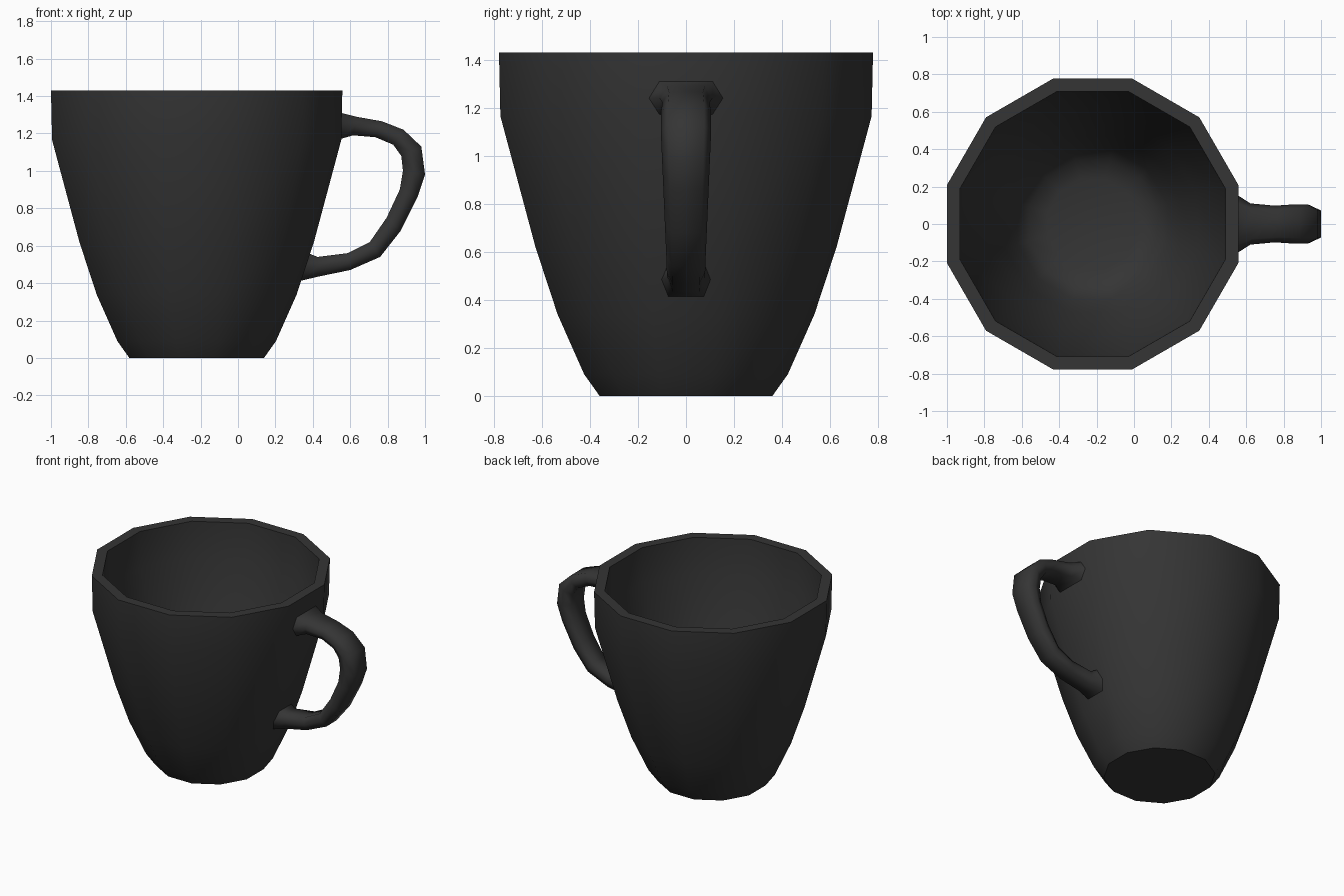
import bpy, bmesh, math

if "Cube" in bpy.data.objects:
    bpy.data.objects.remove(bpy.data.objects["Cube"])

dark = bpy.data.materials.new("dark_glaze")
dark.diffuse_color = (0.035, 0.035, 0.035, 1)
dark.use_nodes = True
dark.node_tree.nodes["Principled BSDF"].inputs["Base Color"].default_value = dark.diffuse_color


def skin(name, rings, smooth_angle):
    """Bridge a list of equal-sized vertex rings, cap both ends and shade."""
    bm = bmesh.new()
    loops = [[bm.verts.new(p) for p in ring] for ring in rings]
    n = len(loops[0])
    for a, b in zip(loops, loops[1:]):
        for i in range(n):
            j = (i + 1) % n
            bm.faces.new((a[i], a[j], b[j], b[i]))
    bm.faces.new(loops[0][::-1])
    bm.faces.new(loops[-1])
    bmesh.ops.recalc_face_normals(bm, faces=bm.faces)
    mesh = bpy.data.meshes.new(name)
    bm.to_mesh(mesh)
    bm.free()
    mesh.materials.append(dark)
    obj = bpy.data.objects.new(name, mesh)
    bpy.context.collection.objects.link(obj)
    bpy.ops.object.select_all(action='DESELECT')
    obj.select_set(True)
    bpy.context.view_layer.objects.active = obj
    bpy.ops.object.shade_smooth_by_angle(angle=math.radians(smooth_angle))
    return obj


# Cup: twelve-sided, profile as (distance to flat side, height), outside then inside
SIDES, CX = 12, -0.221
profile = [(0.36, 0), (0.424, 0.09), (0.535, 0.34), (0.627, 0.62), (0.773, 1.165),
           (0.779, 1.43), (0.709, 1.43), (0.702, 1.17), (0.56, 0.64), (0.47, 0.37),
           (0.40, 0.20), (0.34, 0.12), (0.24, 0.085)]


def cup_ring(apothem, z):
    r = apothem / math.cos(math.pi / SIDES)
    angles = [(i + 0.5) * math.tau / SIDES for i in range(SIDES)]
    return [(CX + r * math.cos(a), r * math.sin(a), z) for a in angles]


skin("cup", [cup_ring(*p) for p in profile], 44)

# Handle: hexagonal section; outer x,z / inner x,z / half width, flared at both ends
stations = [
    (0.550, 1.31, 0.545, 1.17, 0.158),
    (0.630, 1.29, 0.615, 1.19, 0.110),
    (0.770, 1.265, 0.735, 1.18, 0.098),
    (0.885, 1.22, 0.830, 1.14, 0.105),
    (0.980, 1.13, 0.873, 1.08, 0.105),
    (1.000, 0.98, 0.882, 1.00, 0.100),
    (0.960, 0.86, 0.865, 0.90, 0.095),
    (0.870, 0.68, 0.795, 0.75, 0.088),
    (0.760, 0.54, 0.705, 0.62, 0.082),
    (0.600, 0.47, 0.585, 0.56, 0.080),
    (0.430, 0.435, 0.425, 0.54, 0.078),
    (0.325, 0.41, 0.375, 0.56, 0.106),
]


def handle_ring(ox, oz, ix, iz, w):
    mx, mz, e = (ox + ix) / 2, (oz + iz) / 2, w * 0.72
    return [(ox, -e, oz), (ox, e, oz), (mx, w, mz),
            (ix, e, iz), (ix, -e, iz), (mx, -w, mz)]


skin("handle", [handle_ring(*s) for s in stations], 70)
